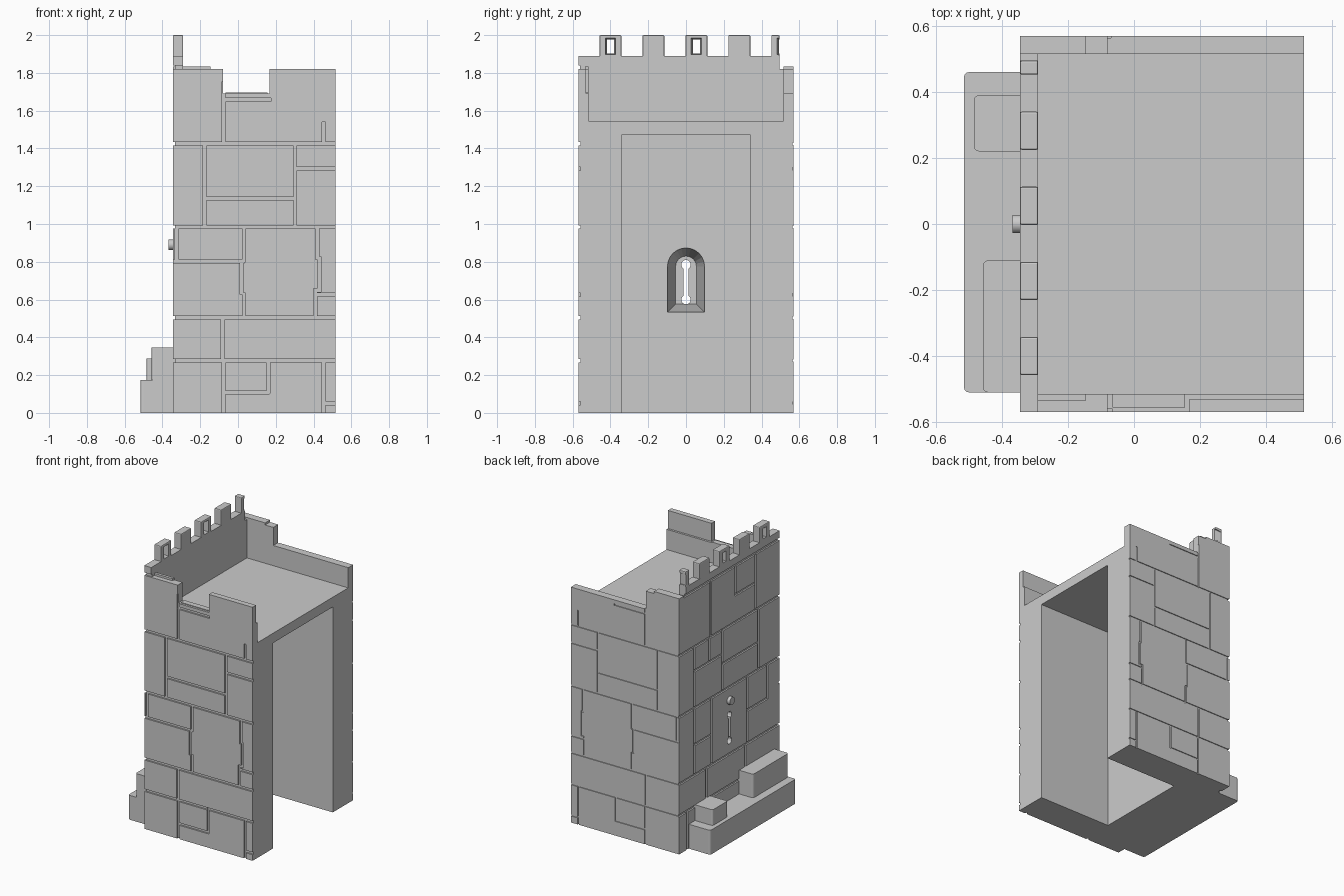
import bpy, bmesh, math

if "Cube" in bpy.data.objects:
    bpy.data.objects.remove(bpy.data.objects["Cube"])


def finish(name, bm):
    bmesh.ops.recalc_face_normals(bm, faces=bm.faces)
    me = bpy.data.meshes.new(name)
    bm.to_mesh(me)
    bm.free()
    ob = bpy.data.objects.new(name, me)
    bpy.context.collection.objects.link(ob)
    return ob


def add_box(bm, x0, x1, y0, y1, z0, z1):
    v = [bm.verts.new((x, y, z)) for x in (x0, x1) for y in (y0, y1) for z in (z0, z1)]
    for f in ((0, 1, 3, 2), (4, 6, 7, 5), (0, 4, 5, 1), (2, 3, 7, 6), (0, 2, 6, 4), (1, 5, 7, 3)):
        bm.faces.new([v[i] for i in f])


def boxes(name, items):
    bm = bmesh.new()
    for b in items:
        add_box(bm, *b)
    return finish(name, bm)


def loft_x(name, xa, pa, xb, pb):
    """Solid between two (y, z) outlines lying at x = xa and x = xb."""
    bm = bmesh.new()
    a = [bm.verts.new((xa, y, z)) for y, z in pa]
    b = [bm.verts.new((xb, y, z)) for y, z in pb]
    n = len(a)
    bm.faces.new(a)
    bm.faces.new(b[::-1])
    for i in range(n):
        bm.faces.new((a[i], a[(i + 1) % n], b[(i + 1) % n], b[i]))
    return finish(name, bm)


def apply_mod(ob, mod):
    bpy.context.view_layer.objects.active = ob
    bpy.ops.object.modifier_apply(modifier=mod.name)


def cut(ob, cutter, self_overlap=False):
    m = ob.modifiers.new("cut", 'BOOLEAN')
    m.operation, m.solver, m.object = 'DIFFERENCE', 'EXACT', cutter
    m.use_self = self_overlap
    apply_mod(ob, m)
    bpy.data.objects.remove(cutter)


def bevel_upright(ob, w):
    """Round the vertical outer edges of a block."""
    bm = bmesh.new()
    bm.from_mesh(ob.data)
    es = [e for e in bm.edges if abs(e.verts[0].co.z - e.verts[1].co.z) > 0.01
          and e.verts[0].co.x < -0.4]
    bmesh.ops.bevel(bm, geom=es, offset=w, segments=3, profile=0.5, affect='EDGES')
    bm.to_mesh(ob.data)
    bm.free()


def rect(c, w, z0, z1):
    return [(c - w, z0), (c + w, z0), (c + w, z1), (c - w, z1)]


def arch(w, z0, spring, n=12):
    top = [(w * math.cos(math.pi * i / n), spring + w * math.sin(math.pi * i / n)) for i in range(n + 1)]
    return [(-w, z0), (w, z0)] + top


def disc(z, r, n=12):
    return [(r * math.cos(2 * math.pi * i / n), z + r * math.sin(2 * math.pi * i / n)) for i in range(n)]


L, R, Y = -0.345, 0.515, 0.57

# Tower shell with open room, roof deck and stepped parapet
tower = boxes("tower_walls", [(L, R, -Y, Y, 0, 1.82)])
for b in ((-0.06, 1, -0.34, 0.34, -1, 1.475),       # room
          (-0.29, 1, -0.515, 0.515, 1.545, 3),      # roof deck
          (-0.08, 0.168, -1, -0.5, 1.69, 3),        # front notch
          (0.15, 1, -0.53, -0.5, 1.69, 3),          # thinner front merlon
          (-0.08, 1, 0.5, 1, 1.69, 3)):             # low rear parapet
    cut(tower, boxes("cutter", [b]))

# Arrow slit: flared inner niche, narrow slot with round ends
cut(tower, loft_x("cutter", -0.04, arch(0.102, 0.53, 0.775), -0.29, arch(0.055, 0.577, 0.775)))
cut(tower, loft_x("cutter", -0.27, rect(0, 0.013, 0.595, 0.785), -0.4, rect(0, 0.013, 0.595, 0.785)))
for z in (0.6, 0.785):
    cut(tower, loft_x("cutter", -0.27, disc(z, 0.025), -0.4, disc(z, 0.025)))

# Masonry joints: horizontal runs (z, start, end) and vertical runs (position, z0, z1)
courses = [1.424, 0.984, 0.503, 0.277]
side_h = [(1.657, -0.077, 0.165), (1.135, -0.175, 0.302), (1.292, 0.302, 0.6),
          (0.803, -0.4, 0.026), (0.626, 0.408, 0.6), (0.108, -0.075, 0.158), (0.052, 0.455, 0.6),
          (0.82, 0.42, 0.43), (0.65, 0.408, 0.43)]
side_v = [(-0.076, 1.424, 1.75), (0.455, 1.424, 1.535), (-0.175, 0.984, 1.424), (0.302, 0.984, 1.424),
          (-0.325, 0.803, 0.984), (0.032, 0.803, 0.984), (0.02, 0.63, 0.803), (0.032, 0.503, 0.63),
          (0.42, 0.82, 0.984), (0.43, 0.65, 0.82), (0.408, 0.503, 0.65), (-0.08, 0.277, 0.503),
          (-0.075, -0.1, 0.277), (0.16, 0.108, 0.277), (0.455, -0.1, 0.277)]
left_h = [(1.62, -0.3, -0.07), (1.25, 0.08, 0.4), (1.18, -0.33, 0.08), (0.72, 0.2, 0.4), (0.74, -0.43, -0.2)]
left_v = [(0.21, 1.424, 1.9), (-0.07, 1.62, 1.9), (-0.3, 1.424, 1.9), (0.4, 0.984, 1.424),
          (0.23, 1.25, 1.424), (0.08, 0.984, 1.424), (-0.33, 0.984, 1.424), (0.4, 0.503, 0.984),
          (0.2, 0.503, 0.984), (-0.2, 0.503, 0.984), (-0.43, 0.74, 0.984), (0.26, 0.277, 0.503),
          (-0.18, 0.277, 0.503), (0.48, -0.1, 0.277)]


def joints(hs, vs, half, depth, place):
    runs = [(a - half, b + half, z - half, z + half) for z, a, b in hs]
    runs += [(p - half, p + half, a - half * 0.5, b + half * 0.5) for p, a, b in vs]
    out = []
    for i, r in enumerate(runs):
        out.append(place(*r, depth + i * 0.00003))
    cut(tower, boxes("cutter", out), True)


full = [(z, -1, 1) for z in courses]
joints(full + side_h, side_v, 0.009, 0.011,
       lambda a, b, z0, z1, d: (a, b, -Y - 0.1, -Y + d, z0, z1))
joints(full + side_h, side_v, 0.006, 0.006,
       lambda a, b, z0, z1, d: (a, b, Y - d, Y + 0.1, z0, z1))
joints(full + left_h, left_v, 0.009, 0.011,
       lambda a, b, z0, z1, d: (L - 0.1, L + d, a, b, z0, z1))

# Parapet course over a recessed joint, and capstones on both corners
boxes("parapet_joint", [(L + 0.011, -0.29, -Y + 0.01, 0.495, 1.81, 1.845)])
boxes("parapet_course", [(L, -0.29, -Y, 0.495, 1.84, 1.89)])
boxes("front_capstone", [(-0.333, -0.145, -0.535, -0.515, 1.81, 1.835)])
boxes("rear_capstone", [(L, -0.145, 0.515, Y, 1.81, 1.835)])
boxes("notch_sill", [(-0.065, 0.155, -0.555, -0.515, 1.68, 1.695)])

# Battlements, every second one pierced, the last one broken off
for i in range(5):
    c = -0.4 + 0.2275 * i
    y1 = 0.495 if i == 4 else c + 0.058
    m = boxes("merlon_%d" % (i + 1), [(L, -0.29, c - 0.058, y1, 1.87, 2.0)])
    b = m.modifiers.new("soft_edges", 'BEVEL')
    b.width, b.segments = 0.006, 2
    apply_mod(m, b)
    if i % 2 == 0:
        cut(m, loft_x("cutter", -0.27, rect(c, 0.032, 1.893, 1.988), -0.33, rect(c, 0.018, 1.903, 1.976)))
        cut(m, loft_x("cutter", -0.3, rect(c, 0.018, 1.903, 1.976), -0.4, rect(c, 0.018, 1.903, 1.976)))

# Stepped footing on the left side
for name, b in (("footing", (-0.515, L + 0.02, -0.51, 0.46, 0, 0.175)),
                ("footing_large_block", (-0.457, L + 0.02, -0.51, -0.11, 0.17, 0.345)),
                ("footing_small_block", (-0.485, L + 0.02, 0.22, 0.39, 0.17, 0.288))):
    bevel_upright(boxes(name, [b]), 0.015)

# Round peg above the arrow slit
peg = loft_x("peg", -0.368, disc(0.89, 0.028, 24), -0.33, disc(0.89, 0.028, 24))
bpy.context.view_layer.objects.active = peg
bpy.ops.object.select_all(action='DESELECT')
peg.select_set(True)
bpy.ops.object.shade_smooth_by_angle()
